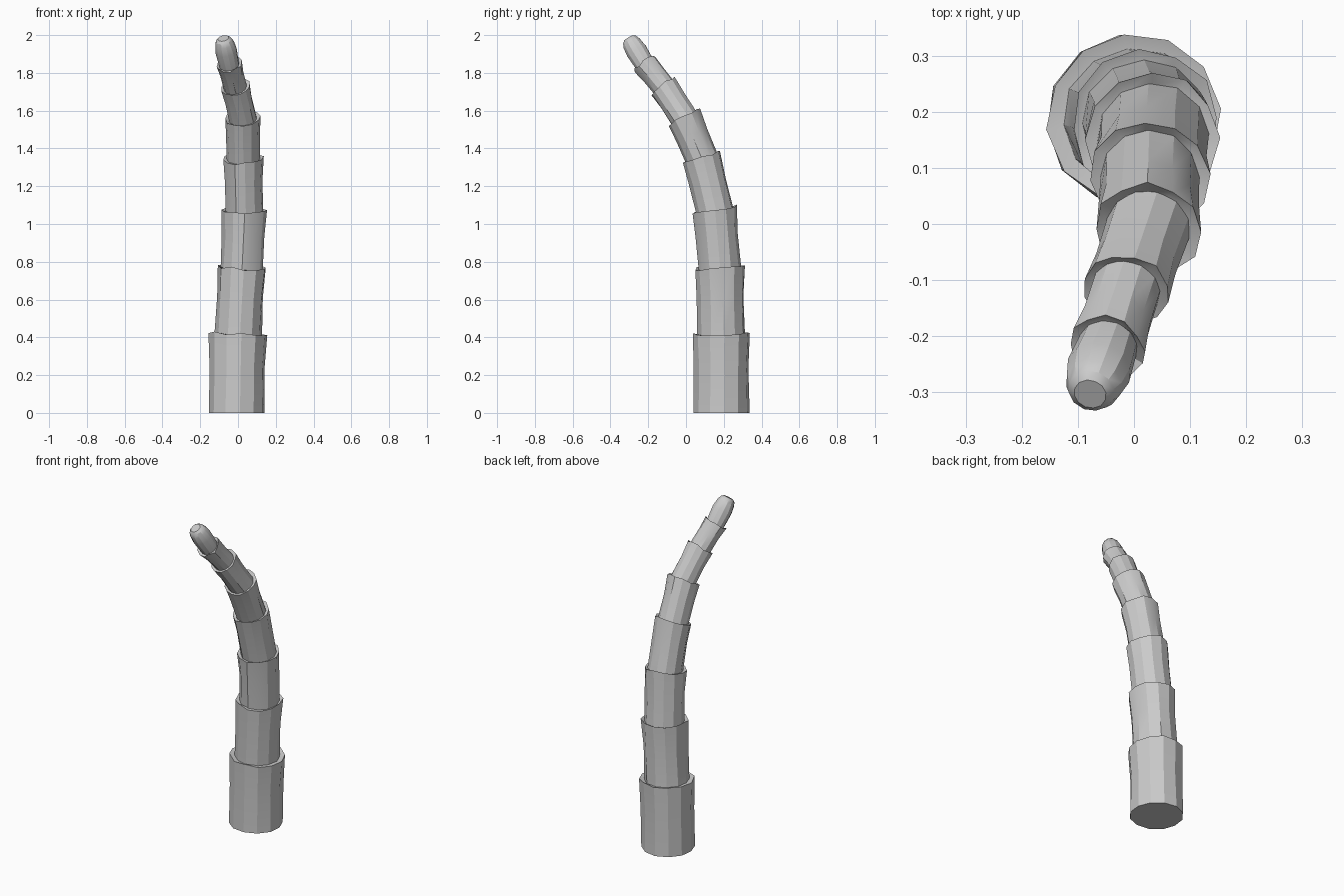
import bpy, bmesh, math, random
from mathutils import Vector

random.seed(4)
if "Cube" in bpy.data.objects:
    bpy.data.objects.remove(bpy.data.objects["Cube"], do_unlink=True)

SIDES = 12

bark = bpy.data.materials.new("pale_grey_bark")
bark.use_nodes = True
GREY = (0.6, 0.6, 0.6, 1)
bark.diffuse_color = GREY
bark.node_tree.nodes["Principled BSDF"].inputs["Base Color"].default_value = GREY

# Joints along the bent trunk: centre, foot radius, rim radius of the section below
joints = [
    ((-0.007, 0.187, 0.0), 0.150, 0),
    ((0.0, 0.187, 0.42), 0.127, 0.155),
    ((0.02, 0.18, 0.77), 0.113, 0.130),
    ((0.034, 0.152, 1.075), 0.100, 0.118),
    ((0.028, 0.083, 1.35), 0.087, 0.106),
    ((0.025, -0.01, 1.562), 0.076, 0.095),
    ((-0.015, -0.12, 1.728), 0.062, 0.078),
    ((-0.047, -0.22, 1.848), 0.054, 0.068),
]
points = [Vector(j[0]) for j in joints] + [Vector((-0.078, -0.303, 1.983))]


def direction(i):
    """Trunk direction at joint i; the foot stands flat."""
    if i == 0:
        return Vector((0, 0, 1))
    return (points[min(i + 1, len(points) - 1)] - points[i - 1]).normalized()


def ring(bm, centre, axis, radius, turn, rough=0.0, ragged=0.0):
    """One cross-section, with uneven radius and a ragged edge."""
    side = Vector((1, 0, 0))
    side = (side - axis * side.dot(axis)).normalized()
    back = axis.cross(side)
    verts = []
    for k in range(SIDES):
        a = math.tau * k / SIDES + turn
        r = radius * (1 + random.uniform(-rough, rough))
        lift = axis * random.uniform(-ragged, ragged)
        verts.append(bm.verts.new(centre + (side * math.cos(a) + back * math.sin(a)) * r + lift))
    return verts


def loft(name, bm, rings):
    """Skin a stack of rings, close both ends and make the object."""
    for low, high in zip(rings, rings[1:]):
        for k in range(SIDES):
            n = (k + 1) % SIDES
            bm.faces.new((low[k], low[n], high[n], high[k]))
    bm.faces.new(rings[0][::-1])
    bm.faces.new(rings[-1])
    mesh = bpy.data.meshes.new(name)
    bm.to_mesh(mesh)
    bm.free()
    mesh.materials.append(bark)
    obj = bpy.data.objects.new(name, mesh)
    bpy.context.collection.objects.link(obj)
    bpy.ops.object.select_all(action="DESELECT")
    obj.select_set(True)
    bpy.context.view_layer.objects.active = obj
    bpy.ops.object.shade_smooth_by_angle(angle=math.radians(25))


# Flared trunk sections, each standing inside the rim of the one below
for i in range(len(joints) - 1):
    bm = bmesh.new()
    a, b = points[i], points[i + 1]
    foot, rim = joints[i][1], joints[i + 1][2]
    da, db = direction(i), direction(i + 1)
    turn = random.uniform(0, 0.5)
    start = a - da * (0.012 if i else 0)
    rings = [
        ring(bm, start, da, foot, turn, 0.015),
        ring(bm, a.lerp(b, 0.55), da.lerp(db, 0.5).normalized(), foot * 0.55 + rim * 0.42, turn, 0.03),
        ring(bm, b, db, rim, turn, 0.035, 0.008),
        ring(bm, b - db * 0.008, db, joints[i + 1][1] * 0.97, turn),
    ]
    loft(f"trunk_section_{i + 1}", bm, rings)

# Rounded tip
bm = bmesh.new()
base, end = points[-2], points[-1]
axis = (end - base).normalized()
profile = [(-0.08, 0.053), (0.5, 0.058), (0.8, 0.051), (0.93, 0.042), (1.0, 0.029)]
loft("trunk_tip", bm, [ring(bm, base.lerp(end, t), axis, r, 0.2, 0.02) for t, r in profile])
